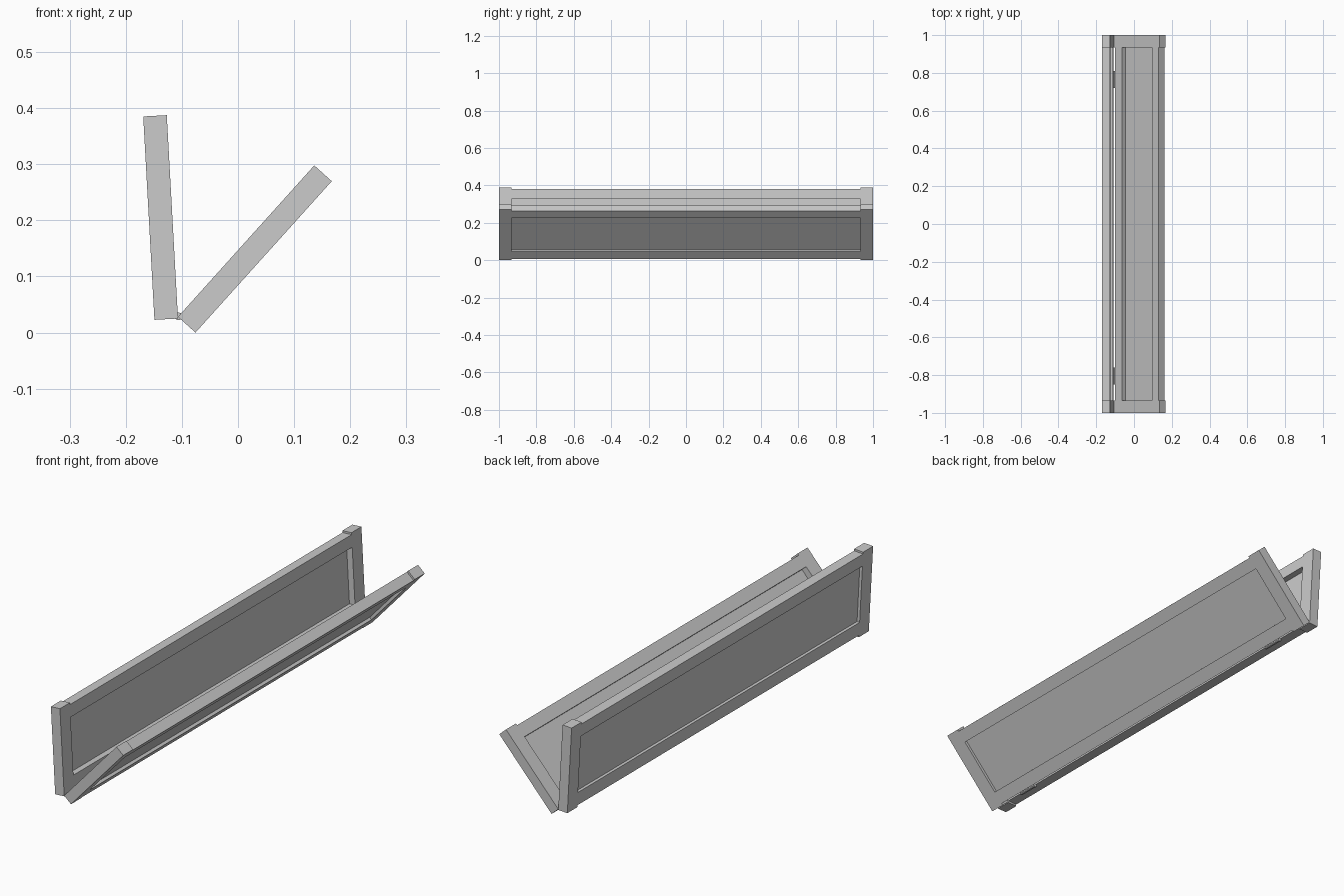
import bpy, bmesh, math
from mathutils import Matrix, Vector

if "Cube" in bpy.data.objects:
    bpy.data.objects.remove(bpy.data.objects["Cube"])

LEN, THICK = 0.363, 0.042      # leaf width and thickness
STILE, RAIL, INSET = 0.066, 0.063, 0.008


def box(name, u, y, d, frame):
    """Box spanning ranges along leaf width, y and depth, placed by a leaf frame."""
    origin, u_dir, d_dir = frame
    me = bpy.data.meshes.new(name)
    bm = bmesh.new()
    bmesh.ops.create_cube(bm, size=1)
    for v in bm.verts:
        cu, cy, cd = (lo + (hi - lo) * (c + 0.5)
                      for c, (lo, hi) in zip(v.co, (u, y, d)))
        v.co = origin + u_dir * cu + Vector((0, cy, 0)) + d_dir * cd
    bmesh.ops.recalc_face_normals(bm, faces=bm.faces)
    bm.to_mesh(me)
    bm.free()
    ob = bpy.data.objects.new(name, me)
    bpy.context.collection.objects.link(ob)
    return ob


def leaf(name, frame):
    inner = 1 - STILE
    # end stiles, slightly longer than the rails' outer edges
    box(name + "_stile_front", (0, LEN), (-1, -inner), (0, THICK), frame)
    box(name + "_stile_back", (0, LEN), (inner, 1), (0, THICK), frame)
    # long rails
    box(name + "_rail_lower", (INSET, RAIL), (-inner, inner), (0, THICK), frame)
    box(name + "_rail_upper", (LEN - RAIL + 0.003, LEN - INSET), (-inner, inner), (0, THICK), frame)
    # thin recessed panel
    box(name + "_panel", (RAIL, LEN - RAIL + 0.003), (-inner, inner), (0.026, 0.030), frame)


def make_frame(x, z, lean, side):
    """Frame of a leaf leaning from vertical; side is the outward x sign."""
    s, c = math.sin(lean), math.cos(lean)
    return (Vector((x, 0, z)), Vector((s, 0, c)), Vector((c, 0, -s)) * side)


leaf("left_leaf", make_frame(-0.107, 0.025, math.radians(-3.15), -1))
leaf("right_leaf", make_frame(-0.107, 0.0281, math.radians(42.0), 1))

# hinge knuckles between the leaves
for label, y in (("front", -0.805), ("back", 0.765)):
    bpy.ops.mesh.primitive_cylinder_add(vertices=10, radius=0.007, depth=0.09,
                                        location=(-0.106, y, 0.029),
                                        rotation=(math.pi / 2, 0, 0))
    bpy.context.object.name = "hinge_" + label
